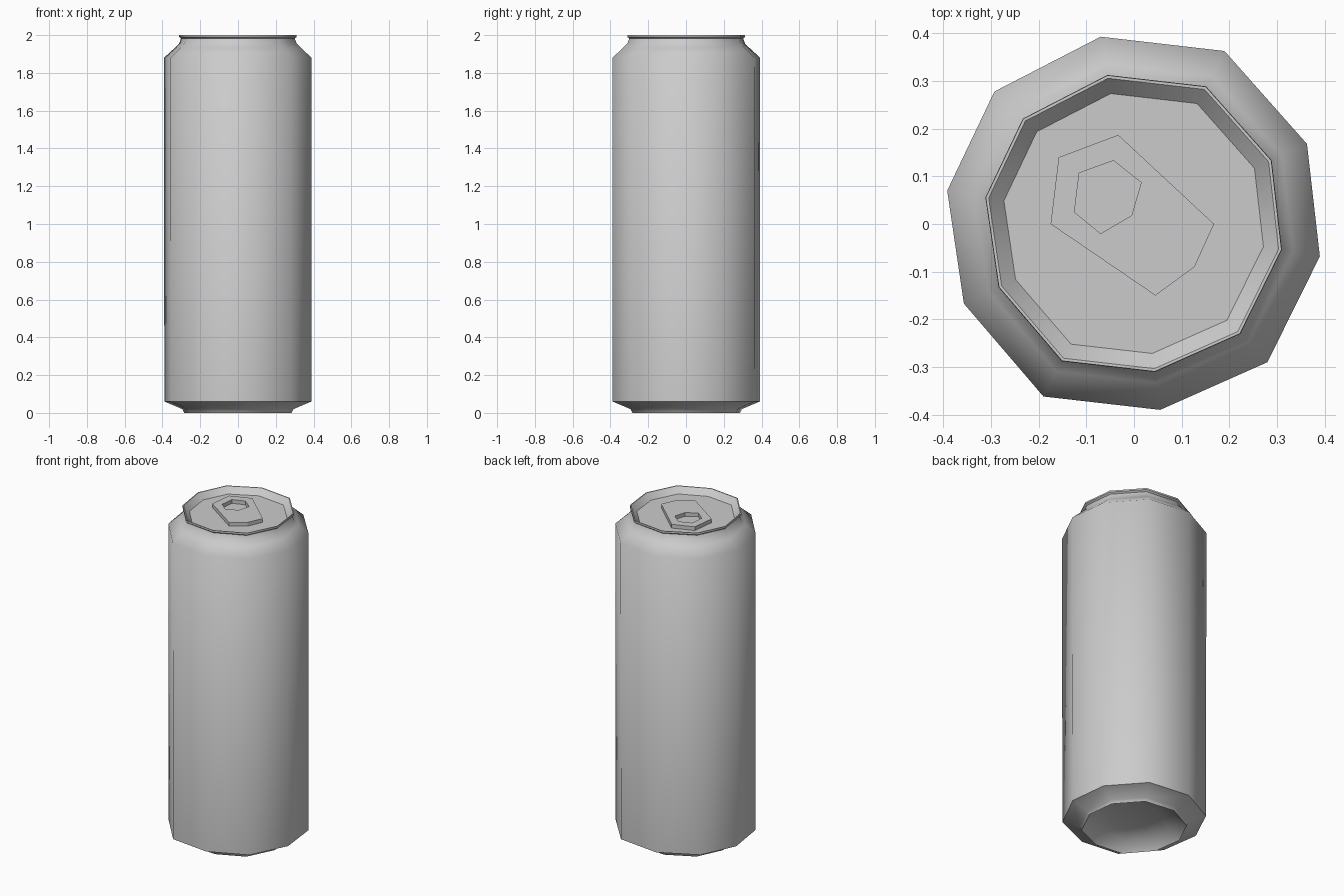
import bpy, bmesh, math

if "Cube" in bpy.data.objects:
    bpy.data.objects.remove(bpy.data.objects["Cube"])

# Ten-sided, slightly uneven cross-section at full body width
SECTION = [(-.07, .393), (-.293, .278), (-.392, .07), (-.357, -.167), (-.19, -.362),
           (.055, -.39), (.28, -.29), (.39, -.068), (.363, .168), (.19, .363)]
BODY_R = .392


def finish(name, bm, angle):
    bmesh.ops.recalc_face_normals(bm, faces=bm.faces)
    mesh = bpy.data.meshes.new(name)
    bm.to_mesh(mesh)
    bm.free()
    ob = bpy.data.objects.new(name, mesh)
    bpy.context.collection.objects.link(ob)
    bpy.ops.object.select_all(action='DESELECT')
    ob.select_set(True)
    bpy.context.view_layer.objects.active = ob
    bpy.ops.object.shade_smooth_by_angle(angle=math.radians(angle))
    return ob


def bridge(bm, a, b):
    n = len(a)
    for i in range(n):
        j = (i + 1) % n
        bm.faces.new((a[i], a[j], b[j], b[i]))


def ring(bm, points, z, scale=1):
    return [bm.verts.new((x * scale, y * scale, z)) for x, y in points]


# Can shell: (radius, height) from the base dome, up the wall, over the rim to the lid
profile = [(.14, .075), (.22, .055), (.275, .012), (.285, 0), (.295, .02), (.39, .06),
           (.392, 1.88), (.335, 1.932), (.312, 1.955), (.302, 1.982), (.312, 1.99),
           (.311, 2.0), (.305, 2.0), (.273, 1.965)]
bm = bmesh.new()
rings = [ring(bm, SECTION, z, r / BODY_R) for r, z in profile]
for a, b in zip(rings, rings[1:]):
    bridge(bm, a, b)
bm.faces.new(rings[-1])
centre = bm.verts.new((0, 0, .082))
for i, v in enumerate(rings[0]):
    bm.faces.new((centre, v, rings[0][i - 1]))
can = finish("can_body", bm, 60)
# Keep the flat lid and the rim crisp
for e in can.data.edges:
    if all(can.data.vertices[v].co.z > 1.96 for v in e.vertices):
        zs = [can.data.vertices[v].co.z for v in e.vertices]
        if abs(zs[0] - zs[1]) < 1e-4:
            e.use_edge_sharp = True

# Pull tab: thin plate with a six-sided finger hole
outline = [(-.158, .14), (-.175, 0), (.045, -.15), (.127, -.09), (.168, 0), (-.033, .187)]
hole = [(-.115, .107), (-.125, .025), (-.07, -.02), (-.005, .018), (.015, .087), (-.043, .133)]
bm = bmesh.new()
loops = [ring(bm, outline, 1.963), ring(bm, outline, 1.988),
         ring(bm, hole, 1.988), ring(bm, hole, 1.963)]
for i in range(4):
    bridge(bm, loops[i], loops[(i + 1) % 4])
finish("pull_tab", bm, 20)
